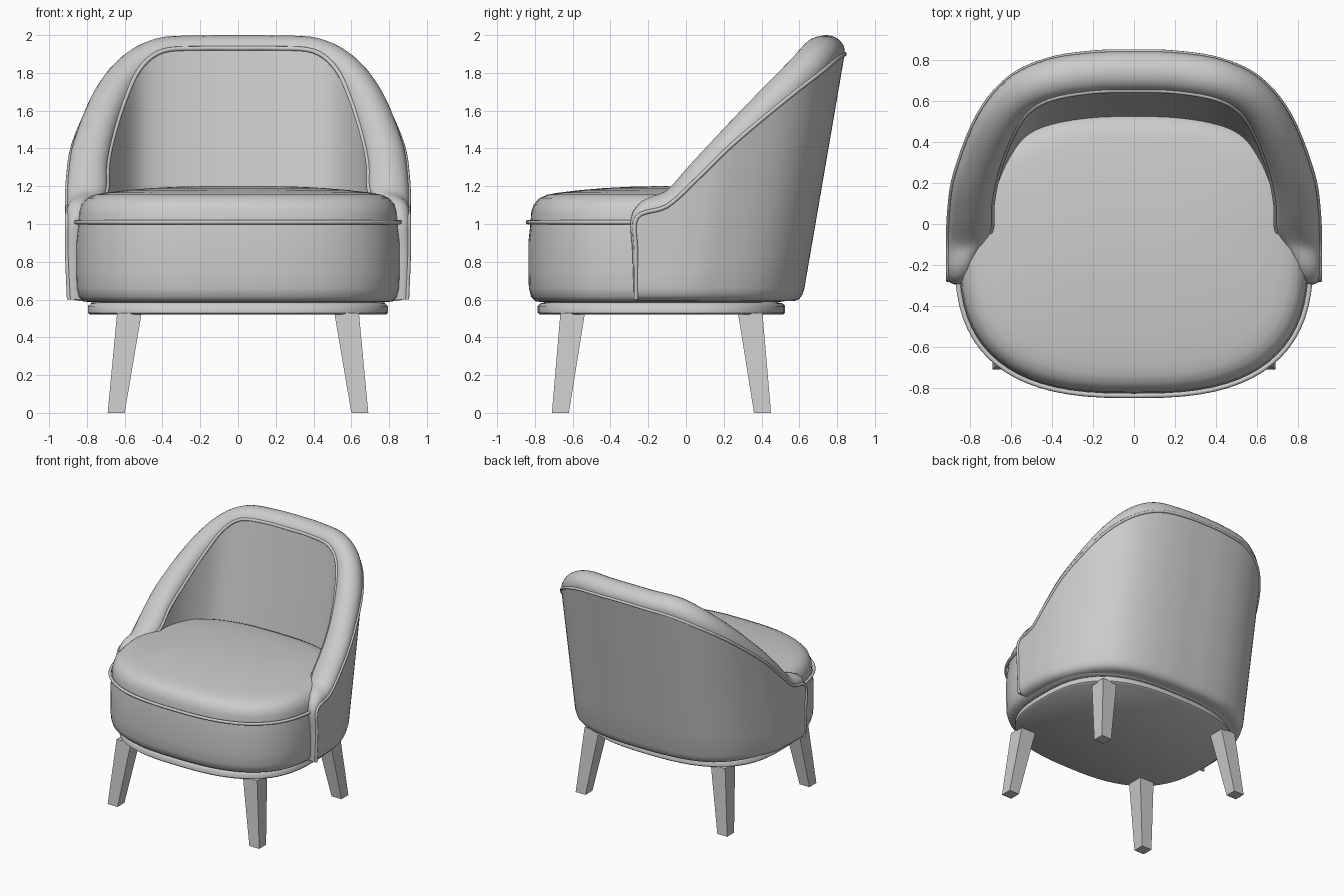
import bpy, bmesh, math
from mathutils import Vector

cube = bpy.data.objects.get("Cube")
if cube:
    bpy.data.objects.remove(cube, do_unlink=True)

fabric = bpy.data.materials.new("light grey")
fabric.use_nodes = True
GREY = (0.6, 0.6, 0.6, 1)
fabric.diffuse_color = GREY
fabric.node_tree.nodes["Principled BSDF"].inputs["Base Color"].default_value = GREY


def finish(name, bm, smooth=True):
    bmesh.ops.recalc_face_normals(bm, faces=bm.faces)
    mesh = bpy.data.meshes.new(name)
    bm.to_mesh(mesh)
    bm.free()
    mesh.materials.append(fabric)
    obj = bpy.data.objects.new(name, mesh)
    bpy.context.collection.objects.link(obj)
    if smooth:
        bpy.ops.object.select_all(action="DESELECT")
        obj.select_set(True)
        bpy.context.view_layer.objects.active = obj
        bpy.ops.object.shade_smooth_by_angle(angle=math.radians(50))
    return obj


def loft(name, rows, closed=False, caps=False):
    """Skin a list of equally long point rows."""
    bm = bmesh.new()
    grid = [[bm.verts.new(p) for p in row] for row in rows]
    count = len(rows[0])
    for a, b in zip(grid, grid[1:]):
        for j in range(count if closed else count - 1):
            k = (j + 1) % count
            bm.faces.new((a[j], a[k], b[k], b[j]))
    if caps:
        bm.faces.new(grid[0])
        bm.faces.new(grid[-1])
    return finish(name, bm)


def piping(name, points, radius, cyclic=False):
    curve = bpy.data.curves.new(name, "CURVE")
    curve.dimensions = "3D"
    curve.bevel_depth = radius
    curve.bevel_resolution = 2
    curve.use_fill_caps = True
    spline = curve.splines.new("POLY")
    spline.points.add(len(points) - 1)
    for sp, p in zip(spline.points, points):
        sp.co = (*p, 1)
    spline.use_cyclic_u = cyclic
    curve.materials.append(fabric)
    obj = bpy.data.objects.new(name, curve)
    bpy.context.collection.objects.link(obj)
    bpy.ops.object.select_all(action="DESELECT")
    obj.select_set(True)
    bpy.context.view_layer.objects.active = obj
    bpy.ops.object.convert(target="MESH")
    bpy.ops.object.shade_smooth_by_angle(angle=math.radians(60))


def outline(half_x, front, back, z, inset=0.0, power=2.7, count=72):
    """Rounded-square ring in plan."""
    cy, a, b = (front + back) / 2, half_x - inset, (back - front) / 2 - inset
    ring = []
    for i in range(count):
        t = math.tau * i / count
        c, s = math.cos(t), math.sin(t)
        ring.append(Vector((a * math.copysign(abs(c) ** (2 / power), c),
                            cy + b * math.copysign(abs(s) ** (2 / power), s), z)))
    return ring


# Seat body, cushion, seam piping and base plate
SEAT = (0.86, -0.835, 0.56)
body = [(0.09, 0.585), (0.04, 0.59), (0.015, 0.615), (0.003, 0.66), (0, 0.75), (0, 0.9), (0.012, 1.01)]
loft("seat_body", [outline(*SEAT, z, i) for i, z in body], True, True)
cushion = [(0.012, 1.01), (0.015, 1.06), (0.03, 1.105), (0.06, 1.137), (0.1, 1.155), (0.16, 1.166),
           (0.27, 1.179), (0.4, 1.19), (0.53, 1.197), (0.66, 1.2)]
loft("seat_cushion", [outline(*SEAT, z, i) for i, z in cushion], True, True)
piping("seat_piping", outline(*SEAT, 1.01, -0.002), 0.012, True)
plate = [(0.012, 0.52), (0, 0.53), (0, 0.565), (0.015, 0.58), (0.06, 0.59)]
loft("base_plate", [outline(0.795, -0.785, 0.525, z, i) for i, z in plate], True, True)

# Tapered, splayed legs
for side, sx in (("left", 1), ("right", -1)):
    for end, top_y, foot_y in (("front", -0.6, -0.665), ("back", 0.34, 0.405)):
        bm = bmesh.new()
        bmesh.ops.create_cube(bm, size=1)
        for v in bm.verts:
            top = v.co.z > 0
            width = 0.13 if top else 0.09
            v.co = (sx * (0.575 if top else 0.645) + v.co.x * width,
                    (top_y if top else foot_y) + v.co.y * width, 0.53 if top else 0)
        finish(f"{end}_{side}_leg", bm, False)

# Rail stations, front foot to back centre: outer rim, inner rim, roll height
stations = [
    ((0.895, -0.265, 0.60), (0.82, -0.24, 0.60), 0.02),
    ((0.905, -0.265, 0.85), (0.82, -0.24, 0.85), 0.03),
    ((0.905, -0.26, 1.035), (0.79, -0.19, 1.07), 0.055),
    ((0.905, -0.10, 1.095), (0.70, -0.04, 1.16), 0.06),
    ((0.90, 0.06, 1.24), (0.69, 0.10, 1.31), 0.07),
    ((0.87, 0.25, 1.425), (0.66, 0.25, 1.46), 0.08),
    ((0.76, 0.53, 1.66), (0.60, 0.41, 1.65), 0.09),
    ((0.61, 0.71, 1.80), (0.52, 0.54, 1.82), 0.09),
    ((0.42, 0.80, 1.875), (0.40, 0.61, 1.915), 0.09),
    ((0.20, 0.835, 1.895), (0.20, 0.645, 1.93), 0.085),
]
centre = ((0, 0.84, 1.9), (0, 0.65, 1.93), 0.085)


def mirrored(s):
    return tuple((-p[0], *p[1:]) for p in s[:2]) + (s[2],)


keys = stations + [centre] + [mirrored(s) for s in reversed(stations)]
STEPS = 5


def spline(values):
    """Catmull-Rom through all stations."""
    padded = [values[0]] + values + [values[-1]]
    out = []
    for a, b, c, d in zip(padded, padded[1:], padded[2:], padded[3:]):
        for i in range(STEPS):
            t = i / STEPS
            out.append(b + (c - a) * (t / 2) + (a * 2 - b * 5 + c * 4 - d) * (t * t / 2)
                       + (b * 3 - a - c * 3 + d) * (t ** 3 / 2))
    return out + [values[-1]]


outer = spline([Vector(k[0]) for k in keys])
inner = spline([Vector(k[1]) for k in keys])
height = spline([k[2] for k in keys])

# Rolled edge running up both fronts and around the back
roll = []
for i, (o, n, h) in enumerate(zip(outer, inner, height)):
    lo, hi = max(i - 1, 0), min(i + 1, len(outer) - 1)
    tangent = (outer[hi] + inner[hi]) - (outer[lo] + inner[lo])
    up = tangent.cross(n - o).normalized()
    angles = [math.pi * k / 12 for k in range(13)]
    roll.append([o.lerp(n, (1 - math.cos(a)) / 2) + up * h * math.sin(a) for a in angles])
loft("rolled_edge", roll, caps=True)

# Outer shell: leans back, tucked under at the bottom
shell = []
for o in outer[2 * STEPS:len(outer) - 2 * STEPS]:
    def down(z, tuck=0.0):
        y = max(o.y - 0.172 * (o.z - z), -0.262)
        return Vector((o.x * (1 - tuck), y - tuck * max(y, 0), z))
    rows = [down(o.z + (0.66 - o.z) * k / 6) for k in range(7)]
    shell.append(rows + [down(0.625, 0.008), down(0.602, 0.03), down(0.592, 0.07), down(0.592, 0.2)])
loft("outer_shell", shell)

# Inner back panel, hidden below the cushion top
panel = []
for n in inner[3 * STEPS:len(inner) - 3 * STEPS]:
    zs = [n.z + (1.05 - n.z) * k / 5 for k in range(6)]
    panel.append([Vector((n.x, n.y - 0.155 * (n.z - z), z)) for z in zs])
loft("inner_back", panel)

piping("outer_piping", outer, 0.011)
piping("inner_piping", inner[3 * STEPS:len(inner) - 3 * STEPS], 0.012)
